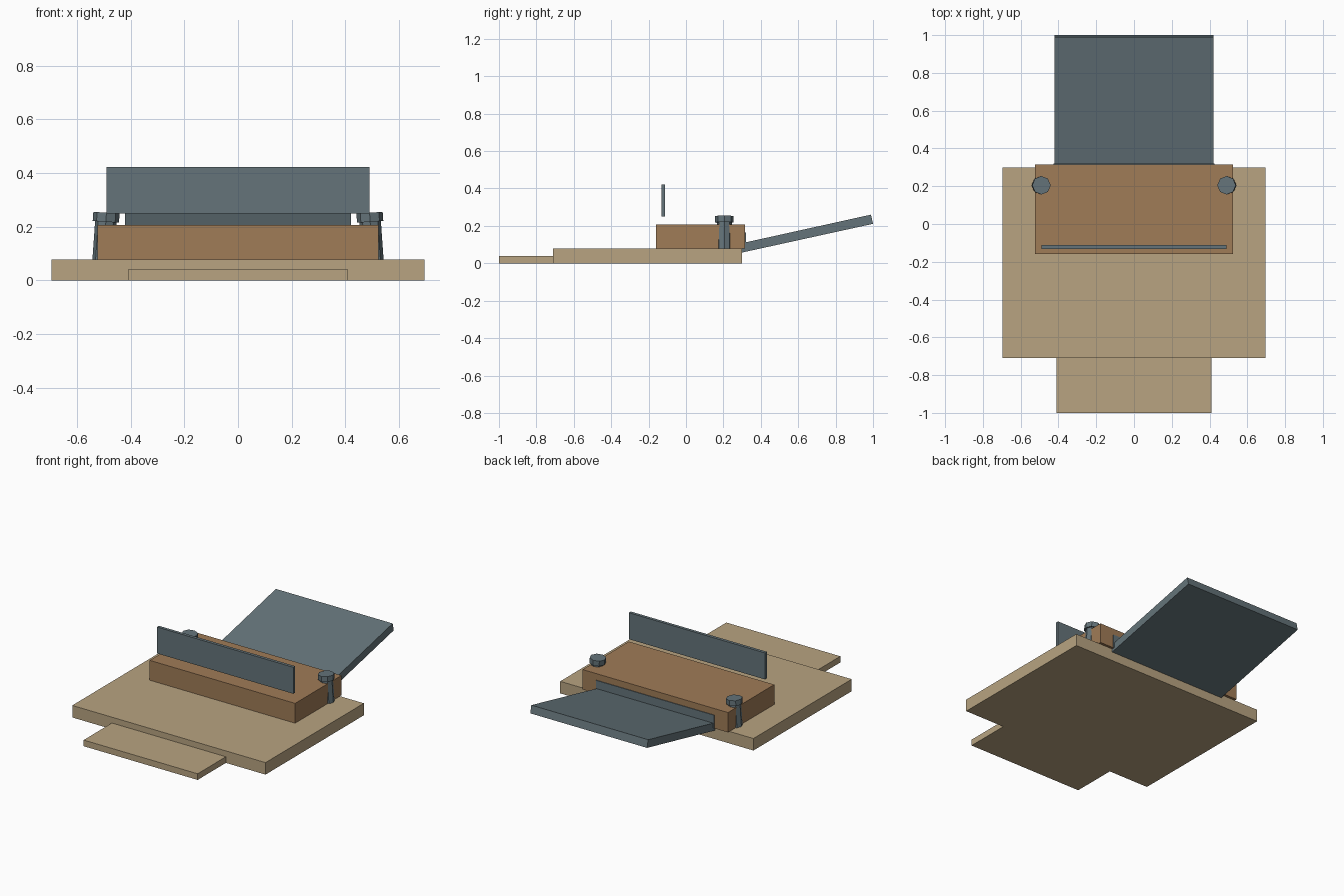
import bpy, bmesh
from math import radians
from mathutils import Matrix

if "Cube" in bpy.data.objects:
    bpy.data.objects.remove(bpy.data.objects["Cube"])


def material(name, rgb):
    m = bpy.data.materials.new(name)
    m.diffuse_color = (*rgb, 1)
    m.use_nodes = True
    m.node_tree.nodes["Principled BSDF"].inputs["Base Color"].default_value = m.diffuse_color
    return m


TAN = material("pale_wood", (0.48, 0.37, 0.22))
BROWN = material("brown_wood", (0.35, 0.20, 0.095))
STEEL = material("grey_metal", (0.13, 0.175, 0.195))


def finish(name, bm, mat):
    bmesh.ops.recalc_face_normals(bm, faces=bm.faces)
    mesh = bpy.data.meshes.new(name)
    bm.to_mesh(mesh)
    bm.free()
    mesh.materials.append(mat)
    ob = bpy.data.objects.new(name, mesh)
    bpy.context.collection.objects.link(ob)
    return ob


def box(name, half_x, y0, y1, z0, z1, mat):
    bm = bmesh.new()
    m = Matrix.Translation((0, (y0 + y1) / 2, (z0 + z1) / 2))
    m = m @ Matrix.Diagonal((2 * half_x, y1 - y0, z1 - z0, 1))
    bmesh.ops.create_cube(bm, size=1, matrix=m)
    return finish(name, bm, mat)


def extruded_profile(name, half_x, profile, mat):
    """Extrude a y-z profile symmetrically along x."""
    bm = bmesh.new()
    face = bm.faces.new([bm.verts.new((-half_x, y, z)) for y, z in profile])
    ext = bmesh.ops.extrude_face_region(bm, geom=[face])
    new = [g for g in ext["geom"] if isinstance(g, bmesh.types.BMVert)]
    bmesh.ops.translate(bm, verts=new, vec=(2 * half_x, 0, 0))
    return finish(name, bm, mat)


# Stepped base
box("base_board", 0.695, -0.71, 0.30, 0, 0.078, TAN)
box("front_step", 0.41, -1.0, -0.71, 0, 0.04, TAN)

# Main block and the upright blade hovering over it
box("main_block", 0.523, -0.16, 0.316, 0.078, 0.207, BROWN)
box("upright_plate", 0.49, -0.132, -0.112, 0.25, 0.422, STEEL)

# Rear ramp with its mounting strip
extruded_profile("rear_ramp", 0.42,
                 [(0.298, 0.057), (1.0, 0.211), (0.989, 0.26), (0.288, 0.105)], STEEL)
box("ramp_mount", 0.425, 0.30, 0.32, 0.08, 0.165, STEEL)

# Slightly splayed octagonal pins with wider heads
for side, label in ((-1, "left"), (1, "right")):
    bm = bmesh.new()
    place = Matrix.Translation((side * 0.49, 0.205, 0.25))
    place = place @ Matrix.Rotation(radians(-4 * side), 4, 'Y')
    for radius, top, bottom in ((0.049, 0.002, -0.032), (0.04, -0.032, -0.175)):
        bmesh.ops.create_cone(bm, cap_ends=True, segments=8, radius1=radius,
                              radius2=radius, depth=top - bottom,
                              matrix=place @ Matrix.Translation((0, 0, (top + bottom) / 2)))
    finish(label + "_pin", bm, STEEL)
